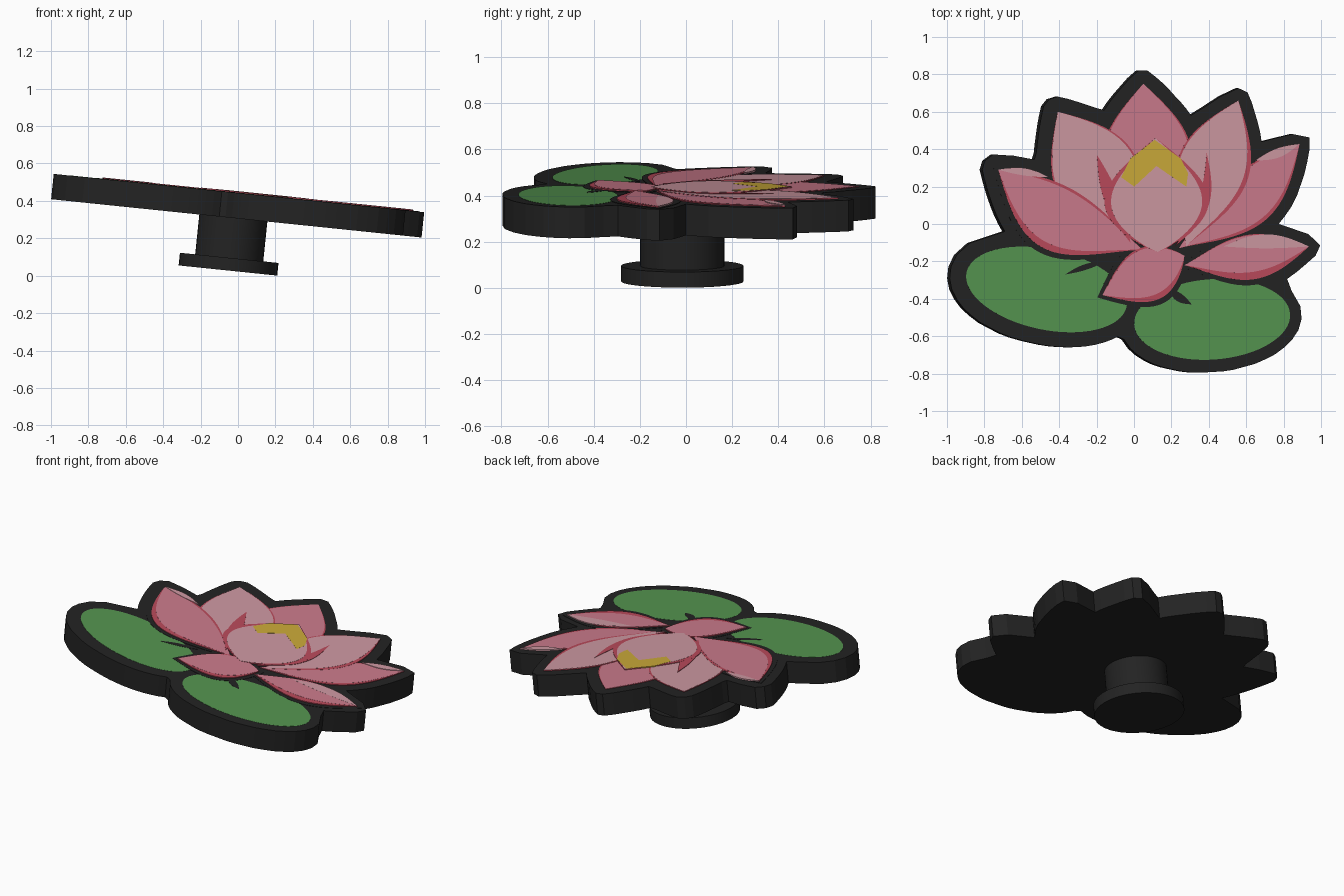
import bpy, bmesh, math
from mathutils import Matrix, Vector

if "Cube" in bpy.data.objects:
    bpy.data.objects.remove(bpy.data.objects["Cube"])

# The whole model leans a little towards +x
TILT = math.radians(5.9)
PLACE = Matrix.Translation((0, 0, 0.4425)) @ Matrix.Rotation(TILT, 4, 'Y')


def material(name, *rgb):
    m = bpy.data.materials.new(name)
    m.diffuse_color = (*[((c / 255 + 0.055) / 1.055) ** 2.4 for c in rgb], 1)
    m.use_nodes = True
    m.node_tree.nodes["Principled BSDF"].inputs["Base Color"].default_value = m.diffuse_color
    return m


BLACK = material("black", 35, 35, 35)
RED = material("deep_red", 186, 74, 91)
PINK = material("pink", 203, 123, 140)
LIGHT = material("light_pink", 206, 153, 162)
YELLOW = material("yellow", 203, 170, 57)
GREEN = material("green", 85, 149, 80)

silhouette = []  # points the backing plate has to surround


def finish(name, bm, mat):
    bmesh.ops.recalc_face_normals(bm, faces=bm.faces)
    bm.transform(PLACE)
    me = bpy.data.meshes.new(name)
    bm.to_mesh(me)
    bm.free()
    me.materials.append(mat)
    ob = bpy.data.objects.new(name, me)
    bpy.context.collection.objects.link(ob)
    return ob


def slab(name, points, z0, z1, mat):
    """Flat plate with the given outline."""
    bm = bmesh.new()
    face = bm.faces.new([bm.verts.new((p.x, p.y, z0)) for p in points])
    r = bmesh.ops.extrude_face_region(bm, geom=[face])
    bmesh.ops.translate(bm, vec=(0, 0, z1 - z0),
                        verts=[v for v in r['geom'] if isinstance(v, bmesh.types.BMVert)])
    bmesh.ops.triangulate(bm, faces=[f for f in bm.faces if len(f.verts) > 4])
    finish(name, bm, mat)


def leaf(base, tip, left, right, skew, grow=0.0, n=28):
    """Pointed outline from base to tip, bulging by left and right."""
    a, b = Vector(base), Vector(tip)
    along = (b - a).normalized()
    a, b = a - along * grow, b + along * grow
    side = Vector((-along.y, along.x))

    def point(t, w):
        return a.lerp(b, t) + side * w * math.sin(math.pi * t ** skew)

    return ([point(i / n, -right - grow) for i in range(n)]
            + [point(1 - i / n, left + grow) for i in range(n)])


def petal(name, mat, level, base, tip, left, right, skew=1.1, rim=(0.01, 0.01), halo=False):
    """Red petal with a coloured plate on it, which leaves a red rim."""
    z = 0.002 + 0.0014 * level
    outline = leaf(base, tip, left, right, skew)
    silhouette.extend(outline)
    if halo:
        slab(name + "_halo", leaf(base, tip, left, right, skew, 0.03), -0.002, 0.002, BLACK)
    slab(name + "_rim", outline, -0.002, z - 0.0007, RED)
    slab(name, leaf(base, tip, left - rim[0], right - rim[1], skew), -0.002, z, mat)


def pad(name, centre, rx, ry, angle):
    turn = Matrix.Rotation(math.radians(angle), 2)
    pts = [Vector(centre) + turn @ Vector((rx * math.cos(i * math.pi / 32),
                                           ry * math.sin(i * math.pi / 32))) for i in range(64)]
    silhouette.extend(pts)
    slab(name, pts, -0.002, 0.001, GREEN)


def disc(name, radius, z0, z1):
    bm = bmesh.new()
    bmesh.ops.create_cone(bm, cap_ends=True, segments=40, radius1=radius, radius2=radius,
                          depth=z1 - z0,
                          matrix=Matrix.Translation((-0.011, -0.016, (z0 + z1) / 2)))
    ob = finish(name, bm, BLACK)
    bpy.ops.object.select_all(action='DESELECT')
    ob.select_set(True)
    bpy.context.view_layer.objects.active = ob
    bpy.ops.object.shade_smooth_by_angle(angle=math.radians(30))


# Stand
disc("foot_disc", 0.265, -0.418, -0.350)
disc("stem", 0.183, -0.352, -0.130)

# Lily pads with a dark crease each
pad("left_pad", (-0.47, -0.35), 0.44, 0.215, -12)
pad("right_pad", (0.42, -0.51), 0.42, 0.215, 4)
slab("left_crease", leaf((-0.37, -0.27), (-0.15, -0.20), 0.02, 0.01, 1), -0.002, 0.002, BLACK)
slab("right_crease", leaf((0.18, -0.34), (0.31, -0.43), 0.015, 0.03, 1), -0.002, 0.002, BLACK)

# Petals from back to front
petal("back_petal", PINK, 1, (0.08, 0), (0.05, 0.75), 0.23, 0.24, 1)
petal("left_back_petal", LIGHT, 2, (0.05, -0.10), (-0.41, 0.60), 0.24, 0.22)
petal("right_petal", PINK, 2, (0.24, -0.13), (0.89, 0.43), 0.10, 0.19, rim=(0.01, 0.02))
petal("right_back_petal", LIGHT, 3, (0.28, -0.12), (0.56, 0.66), 0.20, 0.19, rim=(0.01, 0.025))
petal("left_petal", PINK, 3, (0.05, -0.14), (-0.73, 0.29), 0.25, 0.10, 1.15,
      rim=(0.035, 0.015), halo=True)
petal("lower_right_petal", PINK, 4, (0.27, -0.22), (0.94, -0.12), 0.11, 0.13,
      rim=(0.005, 0.04), halo=True)
petal("bottom_petal", PINK, 4, (0.27, -0.17), (-0.17, -0.38), 0.15, 0.14, 0.85,
      rim=(0.03, 0.01), halo=True)
petal("centre_petal", LIGHT, 5, (0.125, -0.15), (0.115, 0.46), 0.28, 0.28, 0.85,
      rim=(0.035, 0.035))

# Pale petal edges and the red curls beside the centre
for name, mat, base, tip, left, right in (
        ("left_petal_edge", LIGHT, (-0.46, 0.25), (-0.73, 0.29), 0.01, 0.03),
        ("right_petal_edge", LIGHT, (0.65, 0.34), (0.89, 0.43), 0.02, 0.03),
        ("lower_right_edge", LIGHT, (0.48, -0.12), (0.94, -0.12), 0.065, 0.01),
        ("left_curl", RED, (-0.02, -0.10), (-0.20, 0.37), 0.05, 0.03),
        ("right_curl", RED, (0.22, -0.12), (0.39, 0.38), -0.04, 0.10)):
    slab(name, leaf(base, tip, left, right, 1), -0.002, 0.0081, mat)

# Yellow chevron at the heart
slab("yellow_heart", [Vector(p) for p in (
    (0.11, 0.45), (0.25, 0.35), (0.29, 0.27), (0.28, 0.20), (0.12, 0.31),
    (0, 0.20), (-0.07, 0.25), (-0.02, 0.35))], -0.002, 0.0096, YELLOW)

# Black backing plate: outline kept at a constant margin around everything
outline = []
for i in range(110):
    d = Vector((math.cos(i * math.tau / 110), math.sin(i * math.tau / 110)))
    reach = 0
    for p in silhouette:
        margin = 0.075 - 0.015 * p.x
        b = p.dot(d)
        off = p.length_squared - b * b
        if b > 0 and off < margin * margin:
            reach = max(reach, b + math.sqrt(margin * margin - off))
    outline.append(d * reach)
slab("backing_plate", outline, -0.136, 0, BLACK)
